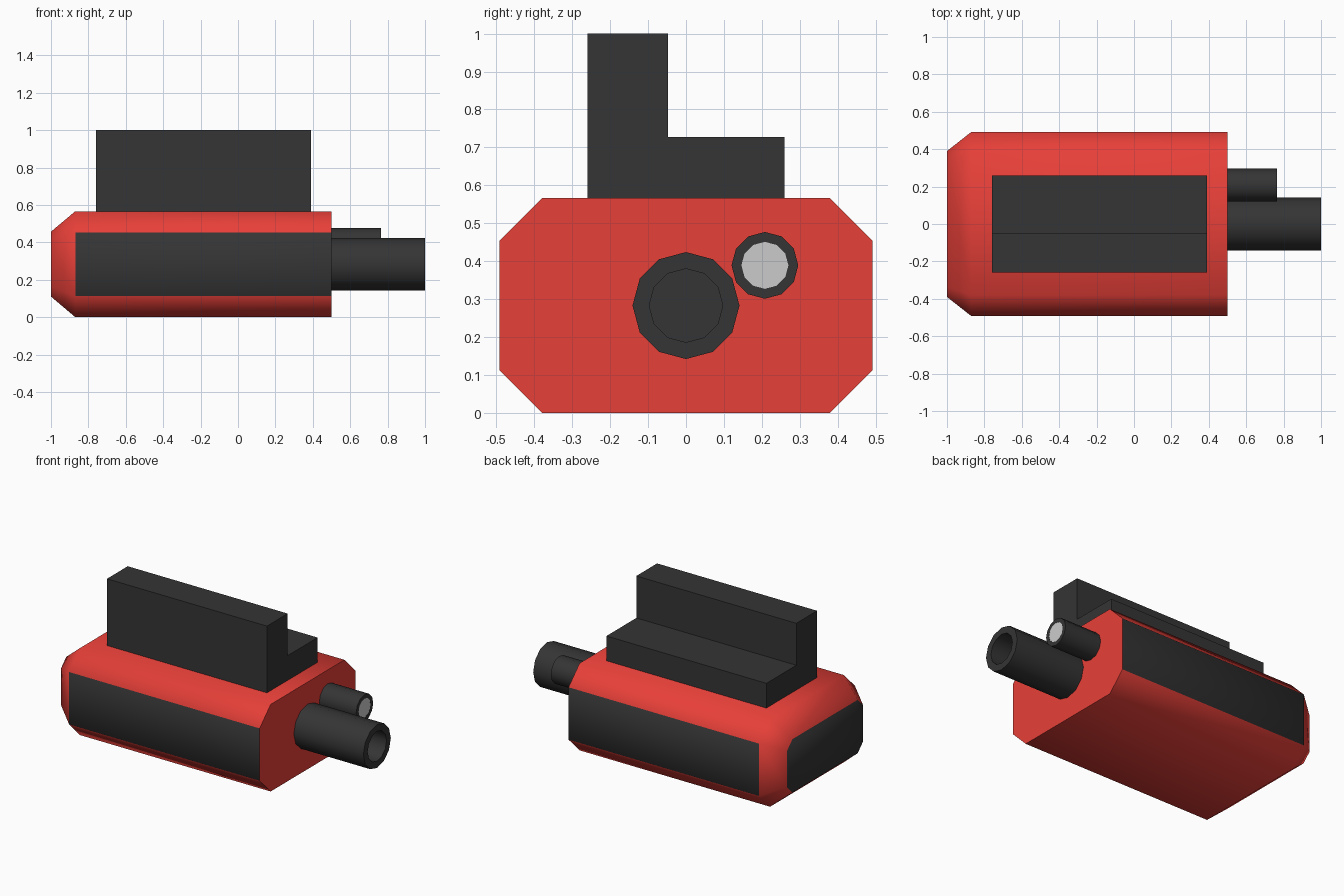
import bpy, bmesh, math

if "Cube" in bpy.data.objects:
    bpy.data.objects.remove(bpy.data.objects["Cube"])


def material(name, color):
    m = bpy.data.materials.new(name)
    m.diffuse_color = (*color, 1)
    m.use_nodes = True
    m.node_tree.nodes["Principled BSDF"].inputs["Base Color"].default_value = m.diffuse_color
    return m


red = material("red_shell", (0.8, 0.05, 0.04))
dark = material("dark_rubber", (0.035, 0.035, 0.035))


def octagon(x, hy, z0, z1, c):
    """Chamfered rectangle in the plane at x."""
    yz = [(hy, z0 + c), (hy, z1 - c), (hy - c, z1), (c - hy, z1),
          (-hy, z1 - c), (-hy, z0 + c), (c - hy, z0), (hy - c, z0)]
    return [(x, y, z) for y, z in yz]


def circle(x, y, z, r, n=12):
    return [(x, y + r * math.cos(2 * math.pi * i / n),
             z + r * math.sin(2 * math.pi * i / n)) for i in range(n)]


def loft(name, rings, mats=(), smooth=None, pick=None):
    """Skin a stack of rings along x and cap both ends."""
    bm = bmesh.new()
    vs = [[bm.verts.new(p) for p in ring] for ring in rings]
    n = len(vs[0])
    for a, b in zip(vs, vs[1:]):
        for i in range(n):
            j = (i + 1) % n
            bm.faces.new((a[i], a[j], b[j], b[i]))
    bm.faces.new(vs[0])
    bm.faces.new(vs[-1])
    bmesh.ops.recalc_face_normals(bm, faces=bm.faces)
    if pick:
        for f in bm.faces:
            f.material_index = pick(f.normal)
    me = bpy.data.meshes.new(name)
    bm.to_mesh(me)
    bm.free()
    ob = bpy.data.objects.new(name, me)
    bpy.context.collection.objects.link(ob)
    for m in mats:
        me.materials.append(m)
    if smooth:
        bpy.ops.object.select_all(action='DESELECT')
        ob.select_set(True)
        bpy.context.view_layer.objects.active = ob
        bpy.ops.object.shade_smooth_by_angle(angle=math.radians(smooth))
    return ob


# chamfered body: red shell with dark side grips and dark rear plate
loft("body",
     [octagon(-1.0, 0.39, 0.11, 0.457, 0.055),
      octagon(-0.87, 0.492, 0.0, 0.566, 0.113),
      octagon(0.5, 0.492, 0.0, 0.566, 0.113)],
     (red, dark), 60,
     lambda n: int(abs(n.y) > 0.99 or n.x < -0.99))

# stepped rail on top
profile = [(-0.26, 0.565), (0.26, 0.565), (0.26, 0.727),
           (-0.047, 0.727), (-0.047, 1.0), (-0.26, 1.0)]
loft("top_rail", [[(x, y, z) for y, z in profile] for x in (-0.76, 0.39)], (dark,))

# main barrel with a recessed bore
c = (0.0, 0.283)
loft("barrel", [circle(0.5, *c, 0.141), circle(1.0, *c, 0.141),
                circle(1.0, *c, 0.097), circle(0.7, *c, 0.097)], (dark,), 40)

# small lamp tube and its grey lens
c = (0.208, 0.389)
loft("lamp_tube", [circle(0.5, *c, 0.088), circle(0.765, *c, 0.088),
                   circle(0.765, *c, 0.062), circle(0.74, *c, 0.062)], (dark,), 40)
loft("lamp_lens", [circle(0.742, *c, 0.062), circle(0.764, *c, 0.062)])
